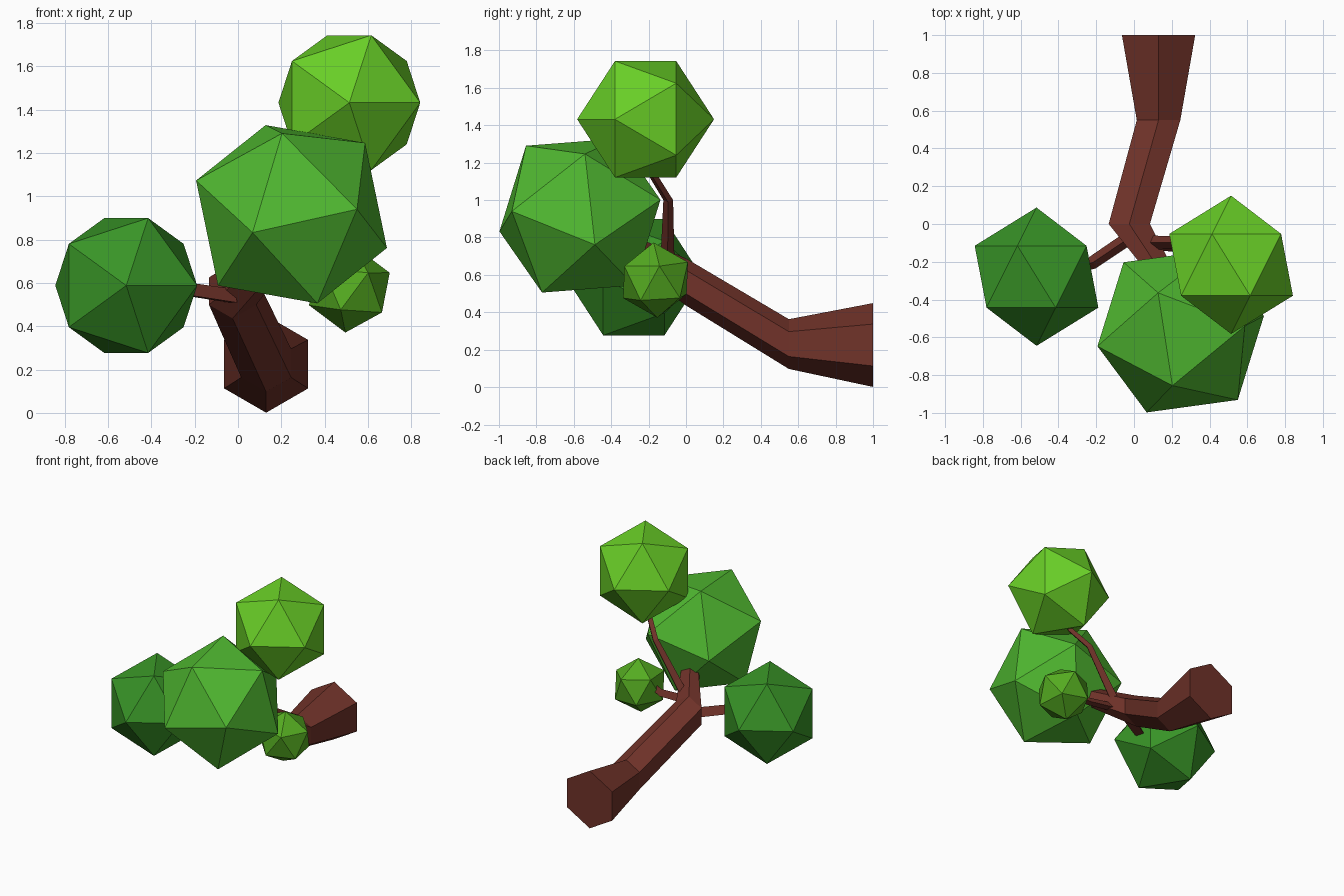
import bpy, bmesh
from math import cos, sin, tau
from mathutils import Vector, Matrix

if "Cube" in bpy.data.objects:
    bpy.data.objects.remove(bpy.data.objects["Cube"])


def material(name, color):
    m = bpy.data.materials.new(name)
    m.diffuse_color = (*color, 1)
    m.use_nodes = True
    m.node_tree.nodes["Principled BSDF"].inputs["Base Color"].default_value = m.diffuse_color
    return m


def finish(name, bm, mat):
    bmesh.ops.recalc_face_normals(bm, faces=bm.faces)
    me = bpy.data.meshes.new(name)
    bm.to_mesh(me)
    bm.free()
    me.materials.append(mat)
    bpy.context.collection.objects.link(bpy.data.objects.new(name, me))


def limb(name, path, sides, axis, mat):
    """Faceted tapering tube; every ring is perpendicular to axis."""
    axis = Vector(axis).normalized()
    up = Vector((0, 1, 0)) if abs(axis.z) > 0.6 else Vector((0, 0, 1))
    side = axis.cross(up).normalized()
    up = side.cross(axis)
    bm = bmesh.new()
    rings = []
    for *p, r in path:
        rings.append([bm.verts.new(Vector(p) + r * (up * cos(tau * i / sides) + side * sin(tau * i / sides)))
                      for i in range(sides)])
    for a, b in zip(rings, rings[1:]):
        for i in range(sides):
            j = (i + 1) % sides
            bm.faces.new((a[i], a[j], b[j], b[i]))
    bm.faces.new(rings[0])
    bm.faces.new(rings[-1])
    finish(name, bm, mat)


def foliage(name, center, radius, pole, neighbour, mat):
    """Icosahedron oriented by one corner and an adjacent corner."""
    z = Vector(pole).normalized()
    w = Vector(neighbour)
    x = (w - z * w.dot(z)).normalized()
    rot = Matrix((x, z.cross(x), z)).transposed().to_4x4()
    bm = bmesh.new()
    bmesh.ops.create_icosphere(bm, subdivisions=1, radius=radius,
                               matrix=Matrix.Translation(center) @ rot)
    finish(name, bm, mat)


bark = material("bark", (0.16, 0.032, 0.022))
lime = material("leaf_lime", (0.14, 0.62, 0.02))
mid = material("leaf_mid", (0.08, 0.48, 0.03))
dark = material("leaf_dark", (0.04, 0.30, 0.02))
olive = material("leaf_olive", (0.09, 0.41, 0.015))

# Six-sided bent trunk
limb("trunk", [(0.13, 1, 0.225, 0.224), (0.13, 0.55, 0.23, 0.133),
               (-0.025, 0, 0.562, 0.126), (0.14, -0.25, 0.71, 0.085),
               (0.2, -0.42, 0.82, 0.06)], 6, (0, 1, 0), bark)

# Thin branches
limb("left_branch", [(-0.02, -0.07, 0.53, 0.042), (-0.22, -0.205, 0.56, 0.04),
                     (-0.5, -0.28, 0.585, 0.025)], 3, (-0.85, -0.5, 0.1), bark)
limb("upper_branch", [(0.06, -0.1, 0.6, 0.04), (0.33, -0.095, 1.0, 0.026),
                      (0.44, -0.175, 1.13, 0.024), (0.5, -0.21, 1.35, 0.015)],
     4, (0.5, 0, 0.87), bark)
limb("right_branch", [(0.04, -0.1, 0.6, 0.035), (0.3, -0.13, 0.578, 0.03),
                      (0.36, -0.15, 0.59, 0.028), (0.5, -0.16, 0.575, 0.015)],
     3, (1, -0.1, 0), bark)

# Leaf clumps
foliage("upper_foliage", (0.514, -0.216, 1.432), 0.366, (0, -1, 0), (1, 0, 0), lime)
foliage("left_foliage", (-0.516, -0.279, 0.588), 0.366, (0, -1, 0), (1, 0, 0), dark)
foliage("front_foliage", (0.247, -0.567, 0.917), 0.474,
        (0.303, -0.365, 0.023), (-0.177, -0.432, -0.084), mid)
foliage("small_foliage", (0.514, -0.163, 0.572), 0.202,
        (0.018, -0.01, 0.2), (0.18, 0.02, 0.078), olive)
